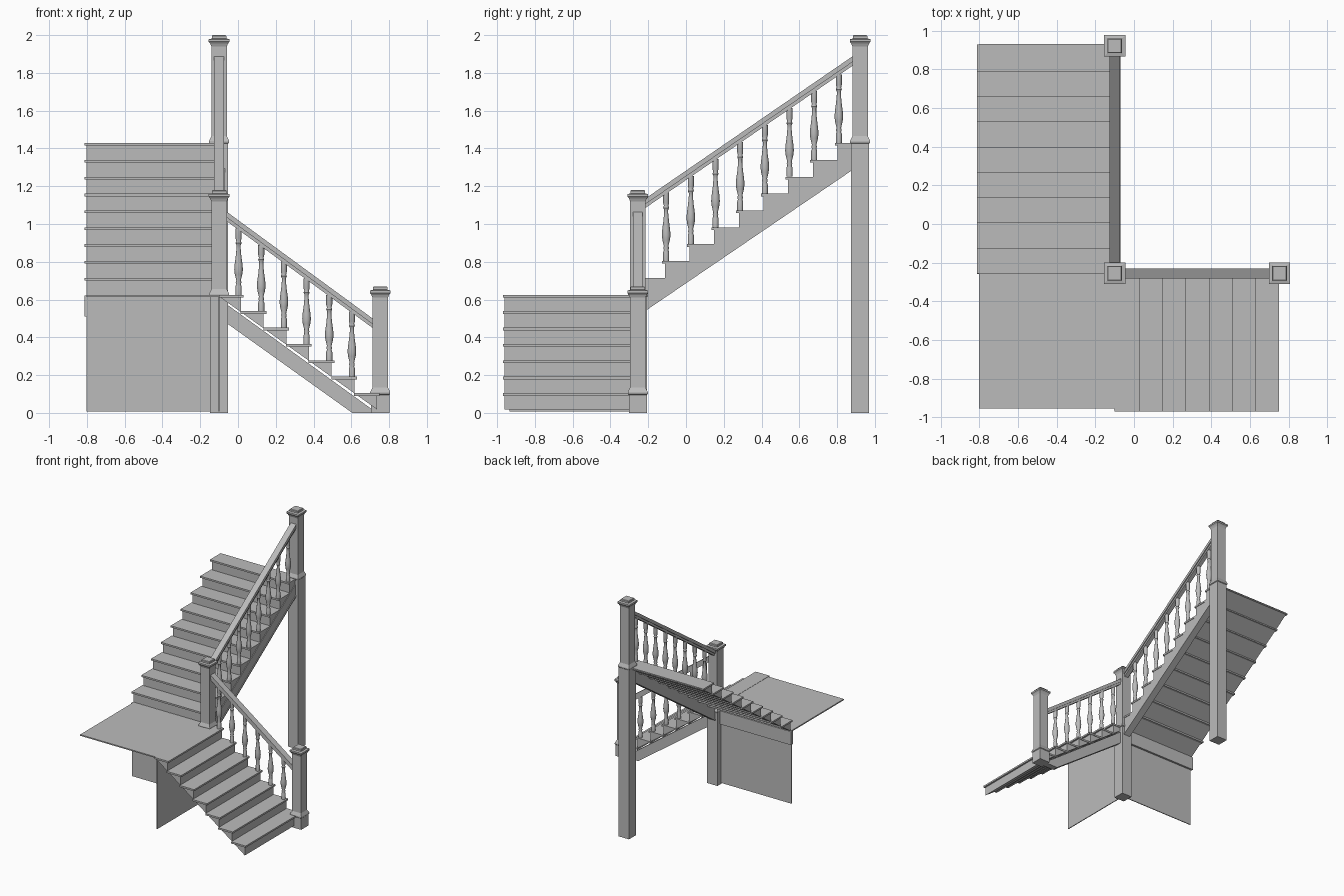
import bpy, bmesh, math
from mathutils import Vector

cube = bpy.data.objects.get("Cube")
if cube:
    bpy.data.objects.remove(cube)

grey = bpy.data.materials.new("plain_grey")
grey.use_nodes = True
COLOUR = (0.5, 0.5, 0.5, 1)
grey.diffuse_color = COLOUR
grey.node_tree.nodes["Principled BSDF"].inputs["Base Color"].default_value = COLOUR


def finish(name, bm):
    bmesh.ops.recalc_face_normals(bm, faces=bm.faces)
    mesh = bpy.data.meshes.new(name)
    bm.to_mesh(mesh)
    bm.free()
    mesh.materials.append(grey)
    obj = bpy.data.objects.new(name, mesh)
    bpy.context.collection.objects.link(obj)
    return obj


def box(name, lo, hi):
    bm = bmesh.new()
    bmesh.ops.create_cube(bm, size=1)
    for v in bm.verts:
        v.co = Vector([(a + b) / 2 + c * (b - a) for a, b, c in zip(lo, hi, v.co)])
    return finish(name, bm)


def prism(name, profile, along, lo, hi):
    """Extrude a (run, height) outline sideways; along is the run axis."""
    bm = bmesh.new()
    place = (lambda u, z, w: (u, w, z)) if along == "x" else (lambda u, z, w: (w, u, z))
    face = bm.faces.new([bm.verts.new(place(u, z, lo)) for u, z in profile])
    ext = bmesh.ops.extrude_face_region(bm, geom=[face])
    side = Vector(place(0, 0, hi - lo))
    bmesh.ops.translate(bm, vec=side, verts=[v for v in ext["geom"] if isinstance(v, bmesh.types.BMVert)])
    return finish(name, bm)


def stack(name, x, y, rings, sides, turn=0.0):
    """Join regular rings of (radius, height) into a closed column."""
    bm = bmesh.new()
    loops = []
    for r, z in rings:
        angles = [turn + math.tau * i / sides for i in range(sides)]
        loops.append([bm.verts.new((x + r * math.cos(a), y + r * math.sin(a), z)) for a in angles])
    for a, b in zip(loops, loops[1:]):
        for i in range(sides):
            j = (i + 1) % sides
            bm.faces.new((a[i], a[j], b[j], b[i]))
    bm.faces.new(loops[0])
    bm.faces.new(loops[-1])
    return finish(name, bm)


def newel(name, x, y, shoulder, top):
    """Square post with a wide base, a tapered shoulder and a stepped cap."""
    rings = [(.048, 0), (.048, shoulder - .01), (.053, shoulder - .005), (.053, shoulder + .005),
             (.041, shoulder + .03), (.041, top - .06), (.047, top - .045), (.055, top - .035),
             (.055, top - .022), (.038, top - .018), (.038, top - .004), (.034, top)]
    stack(name, x, y, [(h * math.sqrt(2), z) for h, z in rings], 4, math.pi / 4)


# Turned baluster outline: radius, and fraction of the height
TURNING = [(.016, 0), (.016, .13), (.012, .16), (.015, .19), (.012, .22), (.020, .31), (.023, .38),
           (.021, .46), (.015, .58), (.011, .70), (.011, .75), (.016, .78), (.012, .81),
           (.016, .85), (.016, 1)]


def baluster(name, x, y, low, high):
    obj = stack(name, x, y, [(r, low + f * (high - low)) for r, f in TURNING], 12)
    bpy.ops.object.select_all(action="DESELECT")
    obj.select_set(True)
    bpy.context.view_layer.objects.active = obj
    bpy.ops.object.shade_smooth_by_angle(angle=math.radians(40))


def beam(name, along, p, q, drop, centre, half):
    """Sloping bar from p to q with a vertical depth."""
    outline = [p, q, (q[0], q[1] - drop), (p[0], p[1] - drop)]
    prism(name, outline, along, centre - half, centre + half)


def flight(name, along, start, foot, run, rise, count, wall, open_side, last):
    """Sawtooth body with a straight underside, plus thin overhanging treads."""
    sign = math.copysign(1, run)
    outline = []
    for i in range(count):
        u, z = start + run * i, foot + rise * i
        outline += [(u, z), (u, z + rise - .006)]
    end = start + run * count
    outline.append((end, foot + rise * count - .006))
    prism(name + "_steps", outline, along, wall + .01, open_side)
    for i in range(count):
        u, z = start + run * i, foot + rise * (i + 1)
        back = last if i == count - 1 else u + run + sign * .002
        nose = u - sign * .014
        prism(f"{name}_tread_{i + 1}", [(nose, z - .014), (nose, z), (back, z), (back, z - .014)],
              along, wall, open_side + .004)


POST_X, POST_Y = -0.1, -0.255
LOW_X, TOP_Y = 0.753, 0.922

# Newel posts
newel("lower_newel", LOW_X, POST_Y, 0.105, 0.67)
newel("corner_newel", POST_X, POST_Y, 0.625, 1.18)
newel("upper_newel", POST_X, TOP_Y, 1.435, 2.0)

# Lower flight climbs toward -x, upper flight climbs toward +y
RISE1, RISE2 = 0.0867, 0.0893
flight("lower_flight", "x", 0.736, 0.018, -0.12, RISE1, 7, -0.97, -0.235, -0.1)
flight("upper_flight", "y", -0.243, 0.625, 0.1306, RISE2, 9, -0.813, -0.08, 0.93)

# Open-side stringers, the lower one cut level at the floor
prism("lower_stringer", [(-.06, .575), (.715, .015), (.715, 0), (.605, 0), (-.06, .475)],
      "x", POST_Y - .024, POST_Y + .026)
beam("upper_stringer", "y", (-.215, .645), (.88, 1.39), .1, POST_X, .025)
beam("upper_stringer_lip", "y", (-.215, .553), (.88, 1.298), .013, POST_X, .03)

# Handrails: wide grip over a narrower fillet
for name, along, p, q, centre in (
        ("lower_handrail", "x", (-.06, 1.065), (.715, .498), POST_Y),
        ("upper_handrail", "y", (-.215, 1.135), (.885, 1.89), POST_X)):
    beam(name, along, p, q, .03, centre, .026)
    beam(name + "_fillet", along, (p[0], p[1] - .03), (q[0], q[1] - .03), .02, centre, .018)

# Balusters, one on each tread
for i in range(6):
    x = 0.003 + 0.12 * i
    baluster(f"lower_baluster_{i + 1}", x, POST_Y, .625 - RISE1 * i, 1.022 - .7316 * (x + .06))
for i in range(8):
    y = -0.105 + 0.1306 * i
    baluster(f"upper_baluster_{i + 1}", POST_X, y, .804 + RISE2 * i, 1.09 + .686 * (y + .215))

# Landing and the thin walls beneath it
box("landing", (-.803, -.955, .613), (-.1, -.24, .623))
box("back_wall", (-.803, -.262, .008), (-.12, -.255, .615))
box("back_wall_header", (-.813, -.26, .51), (-.12, -.238, .622))
box("side_wall", (-.104, -.935, .008), (-.097, -.28, .615))
